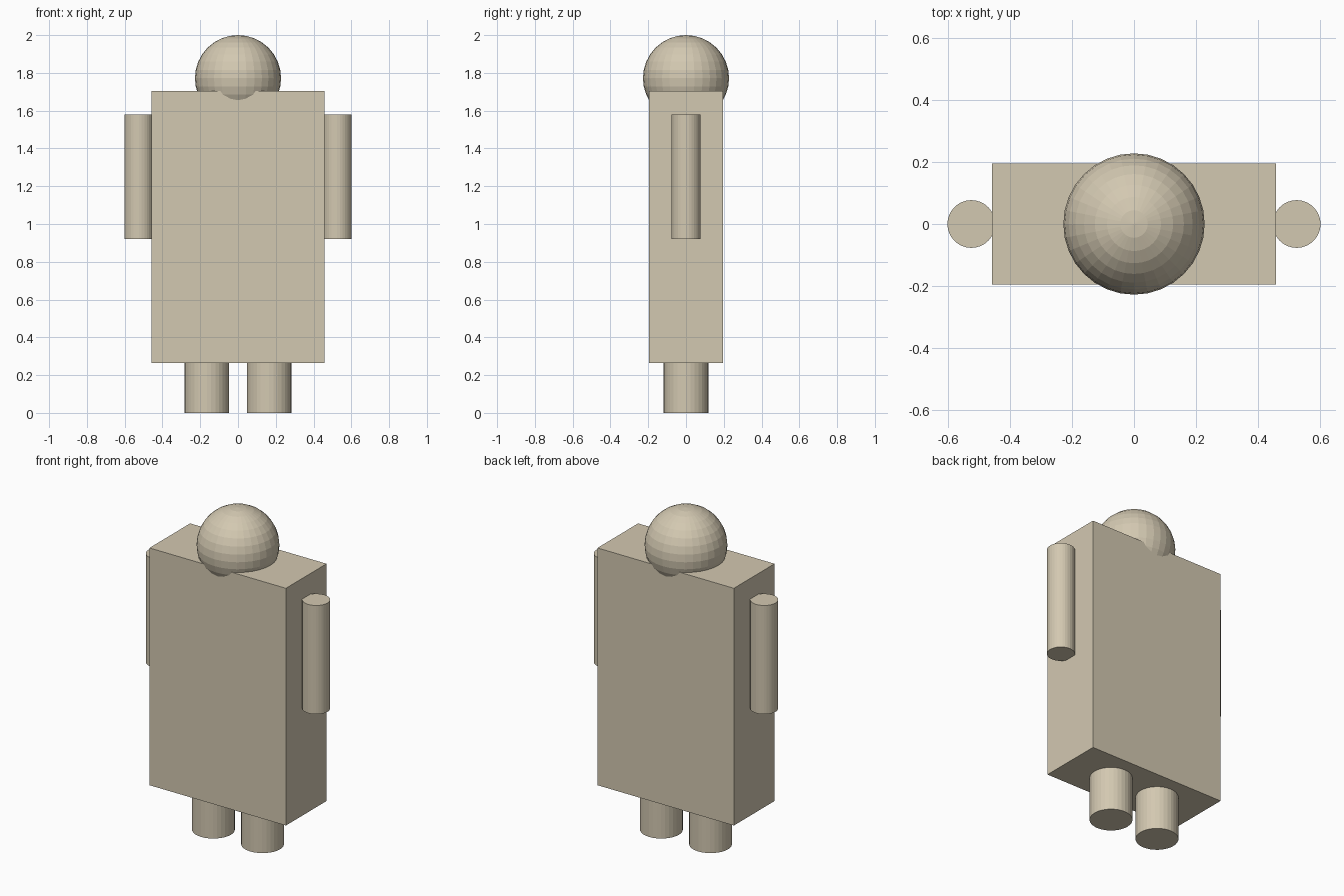
import bpy

if "Cube" in bpy.data.objects:
    bpy.data.objects.remove(bpy.data.objects["Cube"])

# Single warm beige colour
beige = bpy.data.materials.new("warm_beige")
beige.diffuse_color = (0.65, 0.58, 0.44, 1.0)
beige.use_nodes = True
beige.node_tree.nodes["Principled BSDF"].inputs["Base Color"].default_value = beige.diffuse_color


def finish(name):
    obj = bpy.context.object
    obj.name = name
    obj.data.materials.append(beige)
    return obj


def cylinder(name, x, radius, z0, z1):
    bpy.ops.mesh.primitive_cylinder_add(
        vertices=32, radius=radius, depth=z1 - z0, location=(x, 0, (z0 + z1) / 2))
    return finish(name)


# Boxy torso
bpy.ops.mesh.primitive_cube_add(size=1, location=(0, 0, 0.985))
torso = finish("torso")
torso.scale = (0.916, 0.39, 1.44)

# Faceted round head, sunk slightly into the torso
bpy.ops.mesh.primitive_uv_sphere_add(
    segments=32, ring_count=16, radius=0.228, location=(0, 0, 1.772))
finish("head")

# Arms and legs on both sides
for side, s in (("left", -1), ("right", 1)):
    cylinder(side + "_arm", s * 0.525, 0.077, 0.92, 1.58)
    cylinder(side + "_leg", s * 0.165, 0.118, 0.0, 0.30)
